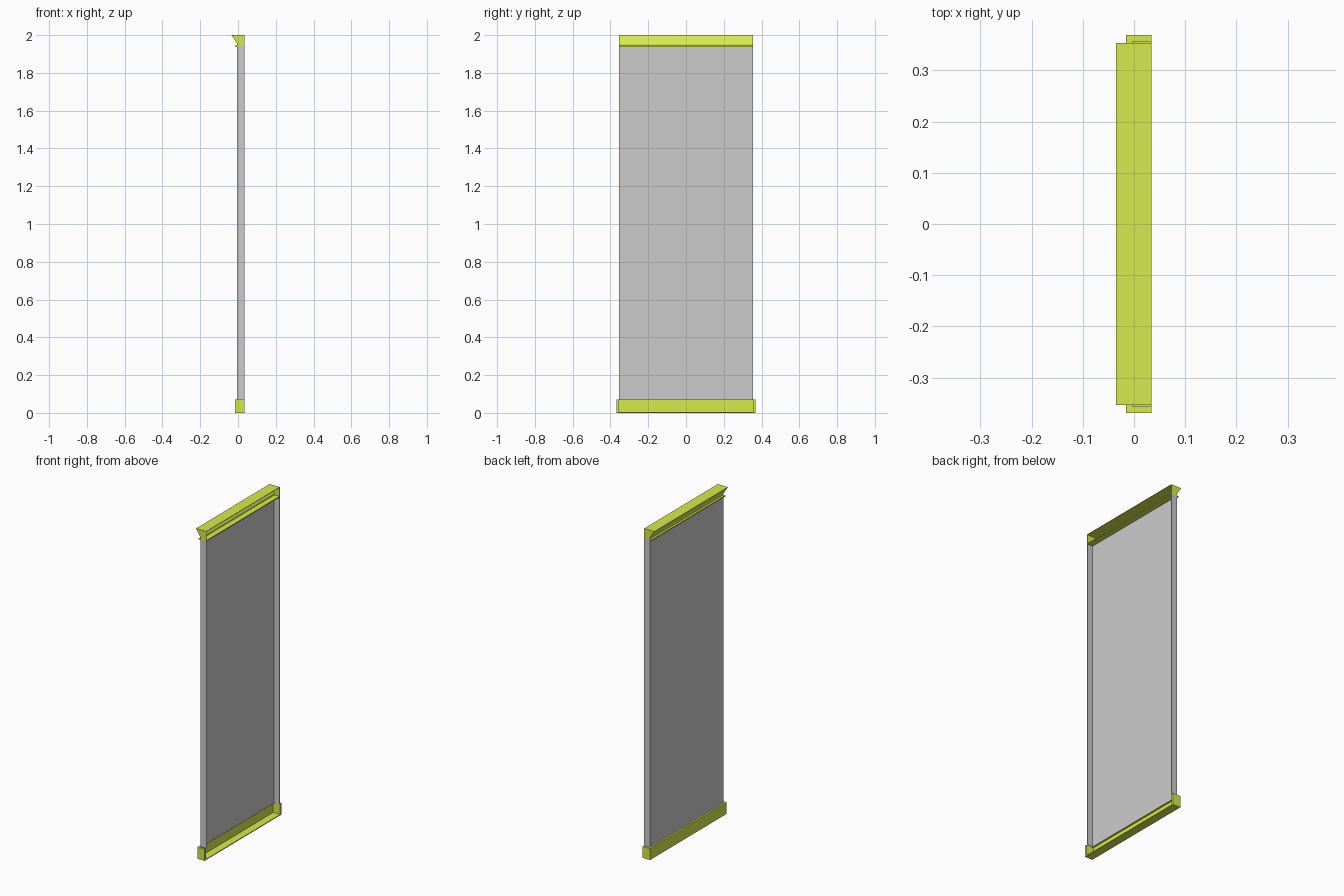
import bpy, bmesh

if "Cube" in bpy.data.objects:
    bpy.data.objects.remove(bpy.data.objects["Cube"])

lime = bpy.data.materials.new("lime")
lime.diffuse_color = (0.66, 0.82, 0.08, 1)
lime.use_nodes = True
lime.node_tree.nodes["Principled BSDF"].inputs["Base Color"].default_value = lime.diffuse_color


def prism(bm, profile, y0, y1):
    """Extrude an x-z profile from y0 to y1."""
    face = bm.faces.new([bm.verts.new((x, y0, z)) for x, z in profile])
    new = bmesh.ops.extrude_face_region(bm, geom=[face])["geom"]
    verts = [v for v in new if isinstance(v, bmesh.types.BMVert)]
    bmesh.ops.translate(bm, verts=verts, vec=(0, y1 - y0, 0))


def rect(x0, x1, z0, z1):
    return [(x0, z0), (x1, z0), (x1, z1), (x0, z1)]


def part(name, prisms, mat=None):
    bm = bmesh.new()
    for p in prisms:
        prism(bm, *p)
    bmesh.ops.recalc_face_normals(bm, faces=bm.faces[:])
    me = bpy.data.meshes.new(name)
    bm.to_mesh(me)
    bm.free()
    if mat:
        me.materials.append(mat)
    bpy.context.collection.objects.link(bpy.data.objects.new(name, me))


FRONT = 0.034        # open side of all channels
T = 0.003            # sheet thickness
W, WB = 0.354, 0.369  # half widths of panel and base


def ends(profile, w, t):
    """Matching end plates at both y ends."""
    return [(profile, -w, -w + t), (profile, w - t, w)]


# Grey back panel with folded side flanges
side = rect(-0.005, FRONT, 0.07, 1.94)
part("back_panel", [(rect(-0.005, -0.002, 0.07, 1.94), -W + T, W - T)])
part("side_flanges", ends(side, W, T))

# Base tray: back wall, floor, top lip, end blocks
wi = WB - 0.012
part("base_tray", [
    (rect(-0.016, -0.013, 0.005, 0.067), -wi, wi),
    (rect(-0.016, FRONT, 0, 0.005), -wi, wi),
    (rect(-0.016, -0.002, 0.067, 0.07), -wi, wi),
], lime)
part("base_ends", ends(rect(-0.016, FRONT, 0, 0.07), WB, 0.012), lime)

# Header: top plate with sloped back, short riser, bottom shelf, end plates
wt = W - T
header = [(FRONT, 2.0), (-0.035, 2.0), (-0.004, 1.953), (-0.004, 1.944),
          (-0.001, 1.944), (-0.001, 1.954), (-0.029, 1.997), (FRONT, 1.997)]
part("header_shell", [(header, -wt, wt)], lime)
part("header_shelf", [(rect(-0.017, FRONT, 1.938, 1.944), -W, W)], lime)
cap = [(FRONT, 2.0), (-0.035, 2.0), (-0.004, 1.953), (-0.004, 1.944), (FRONT, 1.944)]
part("header_ends", ends(cap, W, T), lime)
